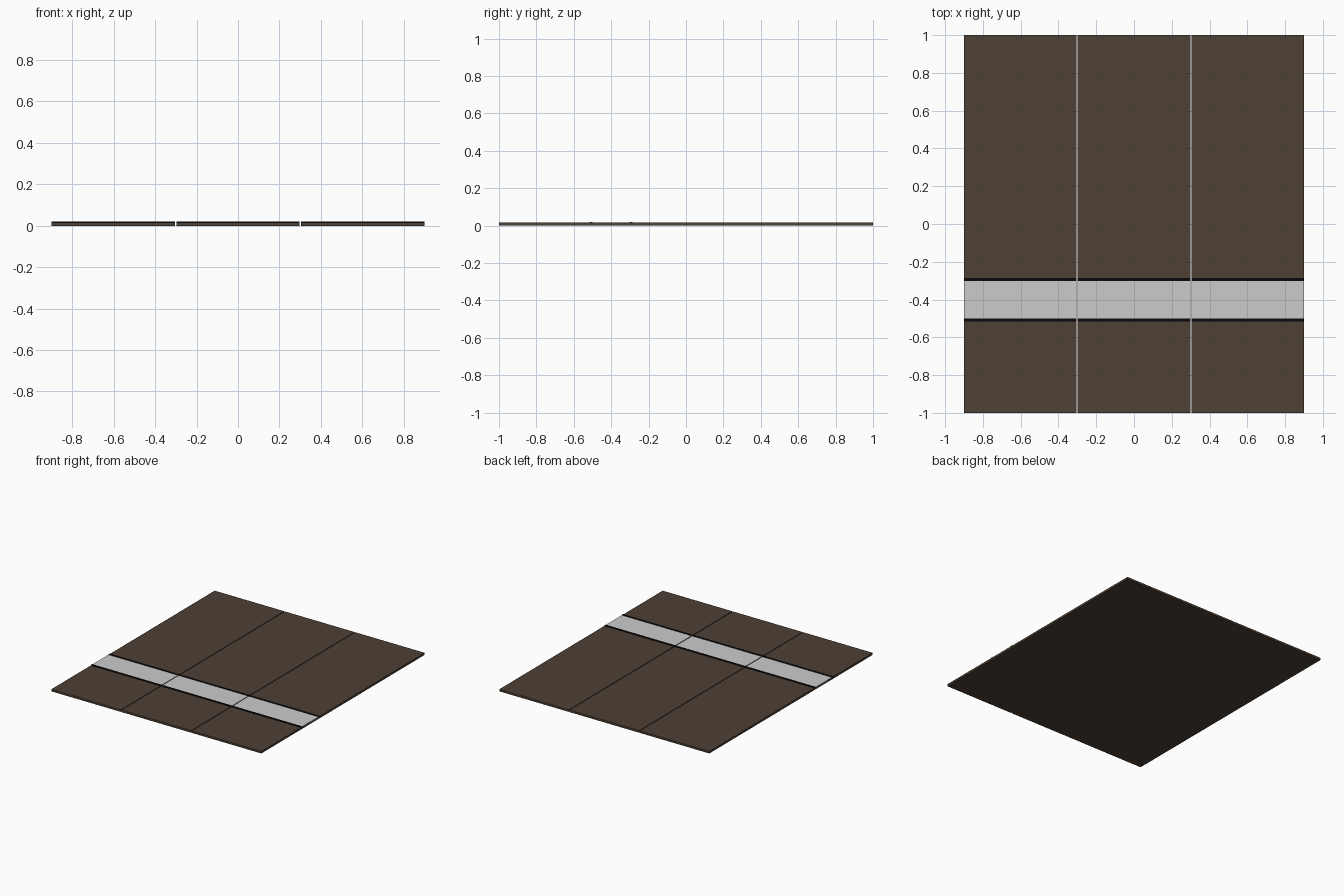
import bpy

if "Cube" in bpy.data.objects:
    bpy.data.objects.remove(bpy.data.objects["Cube"])

def material(name, rgb):
    m = bpy.data.materials.new(name)
    m.diffuse_color = (*rgb, 1)
    m.use_nodes = True
    m.node_tree.nodes["Principled BSDF"].inputs["Base Color"].default_value = m.diffuse_color
    return m

BROWN = material("dark brown", (0.075, 0.052, 0.035))
GREY = material("light grey", (0.60, 0.60, 0.60))
BLACK = material("black", (0.003, 0.003, 0.004))

def box(name, x, y, z, mat):
    """Box spanning the (min, max) ranges x, y, z."""
    bpy.ops.mesh.primitive_cube_add(size=1, location=[sum(r) / 2 for r in (x, y, z)])
    o = bpy.context.object
    o.name = name
    o.scale = [r[1] - r[0] for r in (x, y, z)]
    bpy.ops.object.transform_apply(location=False, rotation=False, scale=True)
    o.data.materials.append(mat)
    return o

PITCH, GAP, TOP = 0.602, 0.006, 0.016
for i in (-1, 0, 1):
    x = (i * PITCH - (PITCH - GAP) / 2, i * PITCH + (PITCH - GAP) / 2)
    # board
    box("floor_panel", x, (-1, 1), (0, TOP), BROWN)
    # pale band laid on the board
    box("pale_band", x, (-0.5, -0.3), (TOP - 0.004, TOP + 0.001), GREY)
    # raised black trims either side of the band
    for y in (-0.508, -0.293):
        box("black_trim", x, (y - 0.008, y + 0.008), (TOP - 0.004, TOP + 0.004), BLACK)
